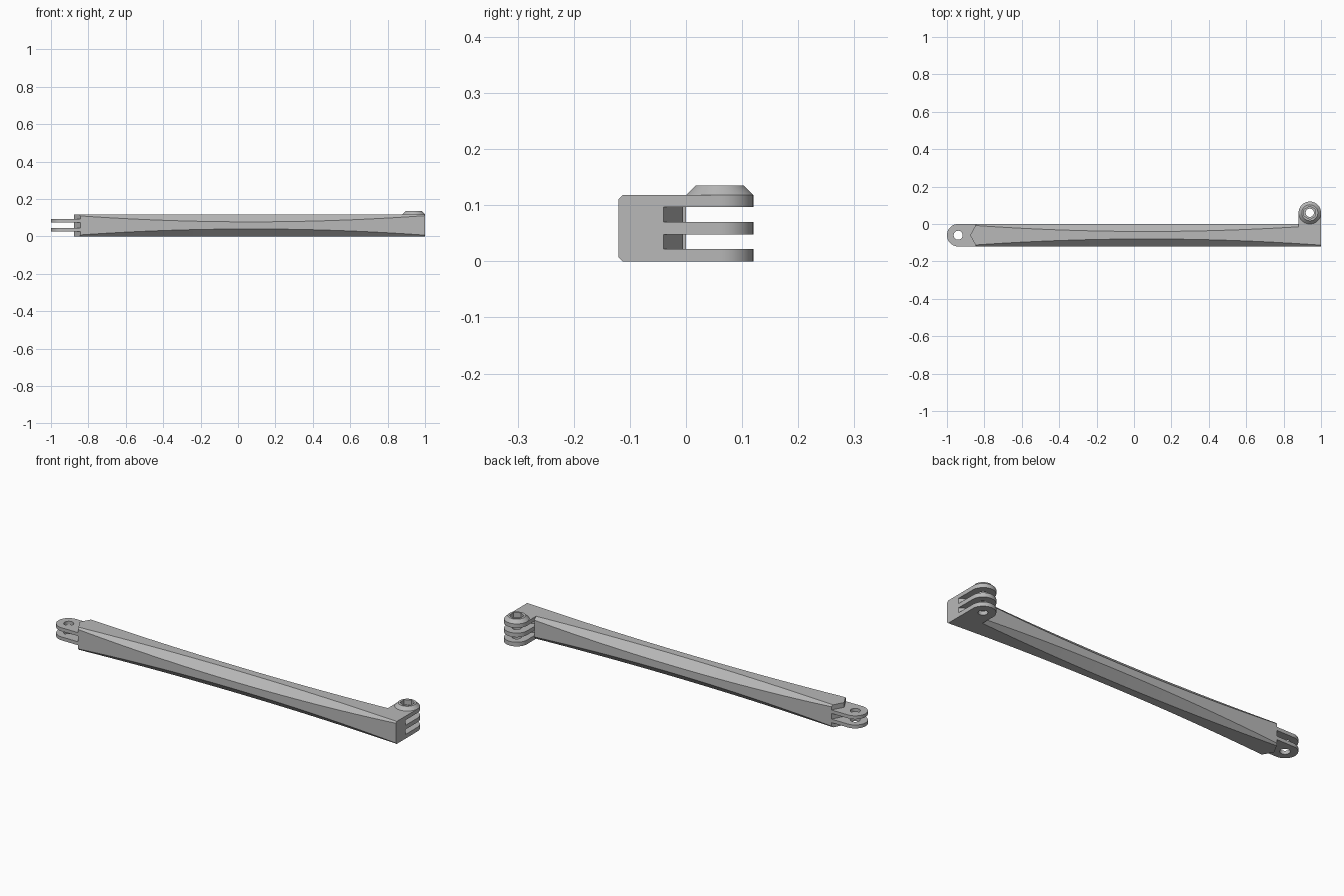
import bpy, bmesh
from math import pi, cos, sin
from mathutils import Matrix, Vector

if "Cube" in bpy.data.objects:
    bpy.data.objects.remove(bpy.data.objects["Cube"])

grey = bpy.data.materials.new("light_grey_plastic")
grey.use_nodes = True
colour = (0.48, 0.48, 0.48, 1)
grey.diffuse_color = colour
grey.node_tree.nodes["Principled BSDF"].inputs["Base Color"].default_value = colour

HEIGHT, WIDTH, R = 0.118, 0.12, 0.06
LEFT_PIN, RIGHT_PIN = (-0.94, -0.06), (0.94, 0.06)
SLOTS = [(0.022, 0.048), (0.07, 0.097)]


def finish(name, bm):
    bmesh.ops.recalc_face_normals(bm, faces=bm.faces)
    mesh = bpy.data.meshes.new(name)
    bm.to_mesh(mesh)
    bm.free()
    mesh.materials.append(grey)
    obj = bpy.data.objects.new(name, mesh)
    bpy.context.collection.objects.link(obj)
    return obj


def activate(obj):
    bpy.ops.object.select_all(action='DESELECT')
    obj.select_set(True)
    bpy.context.view_layer.objects.active = obj


def slab(name, outline, z0, z1):
    """Extrude a flat outline upwards."""
    bm = bmesh.new()
    face = bm.faces.new([bm.verts.new((x, y, z0)) for x, y in outline])
    up = bmesh.ops.extrude_face_region(bm, geom=[face])["geom"]
    verts = [v for v in up if isinstance(v, bmesh.types.BMVert)]
    bmesh.ops.translate(bm, vec=(0, 0, z1 - z0), verts=verts)
    return finish(name, bm)


def drum(name, centre, r0, r1, z0, z1, sides=48):
    bm = bmesh.new()
    bmesh.ops.create_cone(bm, cap_ends=True, segments=sides, radius1=r0, radius2=r1,
                          depth=z1 - z0, matrix=Matrix.Translation((*centre, (z0 + z1) / 2)))
    return finish(name, bm)


def cut(obj, cutters):
    activate(obj)
    for c in cutters:
        mod = obj.modifiers.new("cut", 'BOOLEAN')
        mod.operation, mod.solver, mod.object = 'DIFFERENCE', 'EXACT', c
        bpy.ops.object.modifier_apply(modifier=mod.name)


def tab_outline(pin, direction, length):
    """Rounded tab: half circle around the pin, straight back to the arm."""
    d = Vector(direction)
    side = Vector((-d.y, d.x))
    p = Vector(pin)
    arc = [p + R * (cos(a) * side + sin(a) * d) for a in [i * pi / 24 for i in range(25)]]
    return [p + R * side - length * d] + arc + [p - R * side - length * d]


# Arm: square at both ends, swelling to an octagon in the middle
bm = bmesh.new()
rings = []
steps = 32
for i in range(steps + 1):
    x = -0.9 + 1.9 * i / steps
    c = 0.04 - 0.033 * min(1, abs((x - 0.07) / 0.93)) ** 2
    w, h = WIDTH, HEIGHT
    section = [(c, 0), (w - c, 0), (w, c), (w, h - c), (w - c, h), (c, h), (0, h - c), (0, c)]
    rings.append([bm.verts.new((x, y - w, z)) for y, z in section])
for a, b in zip(rings, rings[1:]):
    for k in range(8):
        n = (k + 1) % 8
        bm.faces.new((a[k], a[n], b[n], b[k]))
bm.faces.new(rings[0])
bm.faces.new(rings[-1])
# Pointed left end
for s in (-1, 1):
    cutline = bmesh.ops.bisect_plane(
        bm, geom=bm.verts[:] + bm.edges[:] + bm.faces[:], plane_co=(-0.876, -0.06, 0),
        plane_no=(-0.06, s * 0.033, 0), clear_outer=True)["geom_cut"]
    bmesh.ops.holes_fill(bm, edges=[e for e in cutline if isinstance(e, bmesh.types.BMEdge)], sides=0)
arm = finish("arm", bm)

# Slots in the right end, with a pointed floor
floor = [(0.88, 0.02), (0.88, -0.04), (0.94, -0.005), (1.02, -0.052), (1.02, 0.02)]
slots = [slab("slot_cutter", floor, z0, z1) for z0, z1 in SLOTS]
cut(arm, slots)

# Tabs at both ends
left_tabs = [slab("left_tab", tab_outline(LEFT_PIN, (-1, 0), 0.1), z0, z1)
             for z0, z1 in [(0.027, 0.045), (0.075, 0.093)]]
right_tabs = [slab("right_tab", tab_outline(RIGHT_PIN, (0, 1), 0.077), z0, z1)
              for z0, z1 in [(0, 0.022), (0.048, 0.07), (0.097, HEIGHT)]]

# Tapered nut boss on the top right tab
boss = drum("nut_boss", RIGHT_PIN, R, 0.043, HEIGHT, 0.135)

# Pin holes and hexagonal nut pocket
left_hole = drum("hole_cutter", LEFT_PIN, 0.024, 0.024, -0.1, 0.3)
right_hole = drum("hole_cutter", RIGHT_PIN, 0.022, 0.022, -0.1, 0.3)
pocket = drum("pocket_cutter", RIGHT_PIN, 0.035, 0.035, 0.109, 0.2, 6)
for tab in left_tabs:
    cut(tab, [left_hole])
for tab in right_tabs[:2]:
    cut(tab, [right_hole])
for part in (right_tabs[2], boss):
    cut(part, [right_hole, pocket])

for helper in slots + [left_hole, right_hole, pocket]:
    bpy.data.objects.remove(helper)

for part in [arm, boss] + left_tabs + right_tabs:
    activate(part)
    bpy.ops.object.shade_smooth_by_angle(angle=pi / 7)
